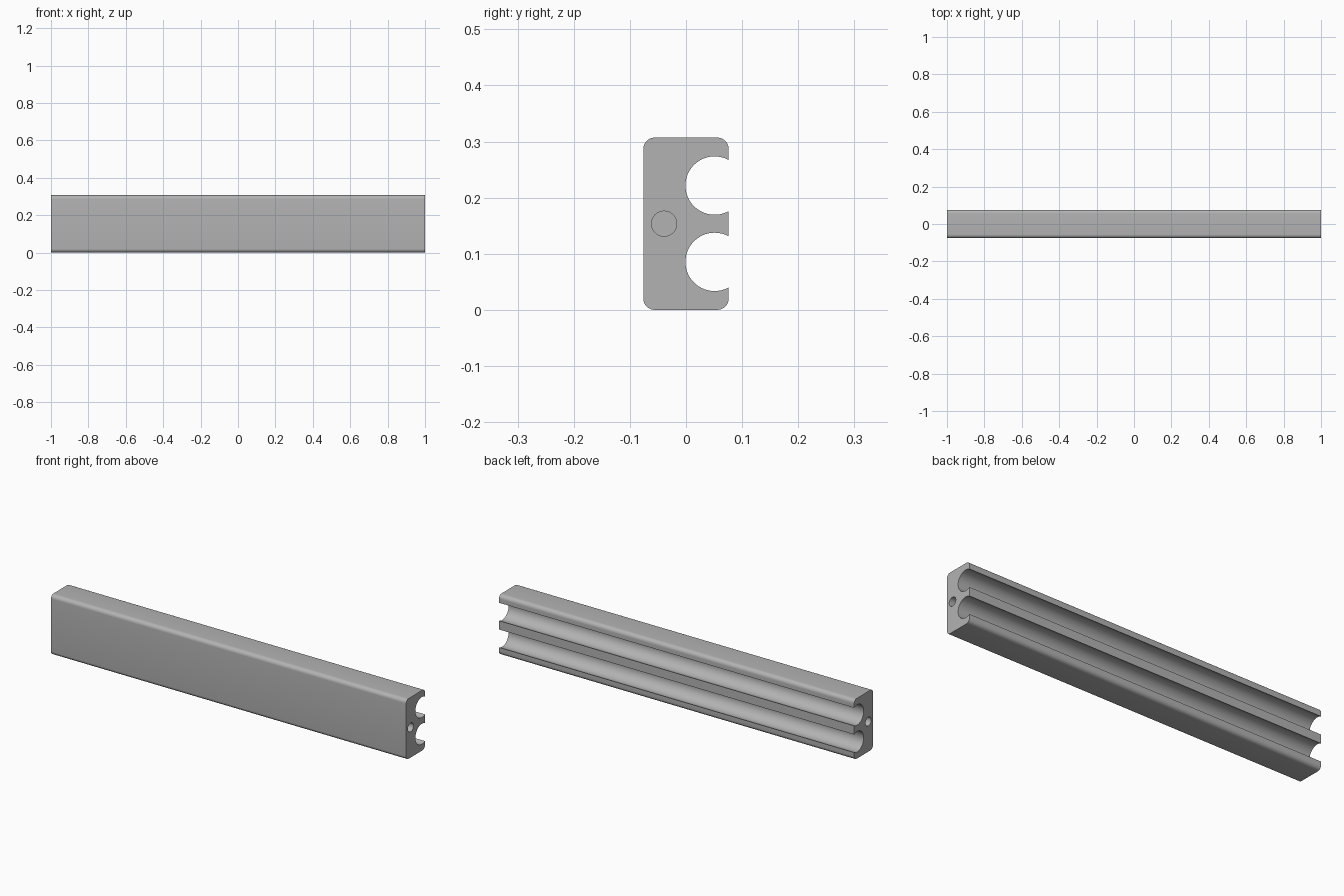
import bpy, bmesh
from math import sin, cos, pi, asin

cube = bpy.data.objects.get("Cube")
if cube:
    bpy.data.objects.remove(cube)

HALF_LEN, HALF_Y, HEIGHT = 1.0, 0.076, 0.307
MID = HEIGHT / 2
CORNER = 0.02
GROOVE_Y, GROOVE_OFF, GROOVE_R = 0.051, 0.068, 0.052
HOLE_Y, HOLE_R, HOLE_DEPTH = -0.039, 0.0225, 0.2


def arc(y, z, r, start, end, steps):
    """Points of an arc in the YZ plane."""
    angles = [start + (end - start) * i / steps for i in range(steps + 1)]
    return [(y + r * cos(a), z + r * sin(a)) for a in angles]


# Upper half of the cross-section, from the back web round to the front
lip = asin((HALF_Y - GROOVE_Y) / GROOVE_R)
mouth = pi / 2 - lip
half = arc(GROOVE_Y, GROOVE_OFF, GROOVE_R, 2 * pi - mouth, mouth, 40)
half += arc(HALF_Y - CORNER, MID - CORNER, CORNER, 0, pi / 2, 8)
half += arc(CORNER - HALF_Y, MID - CORNER, CORNER, pi / 2, pi, 8)
outline = half + [(y, -z) for y, z in reversed(half)]
hole = arc(HOLE_Y, 0, HOLE_R, 0, 2 * pi, 32)[:-1]

bm = bmesh.new()


def ring(points, x):
    return [bm.verts.new((x, y, z + MID)) for y, z in points]


def bridge(a, b):
    for i in range(len(a)):
        j = (i + 1) % len(a)
        bm.faces.new((a[i], a[j], b[j], b[i]))


def loop_edges(loop):
    return [bm.edges.get((loop[i - 1], loop[i])) for i in range(len(loop))]


# Bar walls
ends = {side: ring(outline, side * HALF_LEN) for side in (-1, 1)}
bridge(ends[-1], ends[1])

# Blind screw hole and pierced cap at each end
for side, rim in ends.items():
    mouth_ring = ring(hole, side * HALF_LEN)
    floor_ring = ring(hole, side * (HALF_LEN - HOLE_DEPTH))
    bridge(mouth_ring, floor_ring)
    bm.faces.new(floor_ring)
    bmesh.ops.triangle_fill(bm, use_beauty=True, normal=(side, 0, 0),
                            edges=loop_edges(rim) + loop_edges(mouth_ring))

bmesh.ops.recalc_face_normals(bm, faces=bm.faces)
mesh = bpy.data.meshes.new("grooved_bar")
bm.to_mesh(mesh)
bm.free()

bar = bpy.data.objects.new("grooved_bar", mesh)
bpy.context.collection.objects.link(bar)

# Plain grey finish
grey = bpy.data.materials.new("plain_grey")
grey.use_nodes = True
colour = (0.45, 0.45, 0.45, 1)
grey.diffuse_color = colour
grey.node_tree.nodes["Principled BSDF"].inputs["Base Color"].default_value = colour
mesh.materials.append(grey)

bpy.ops.object.select_all(action='DESELECT')
bar.select_set(True)
bpy.context.view_layer.objects.active = bar
bpy.ops.object.shade_smooth_by_angle(angle=pi / 6)
